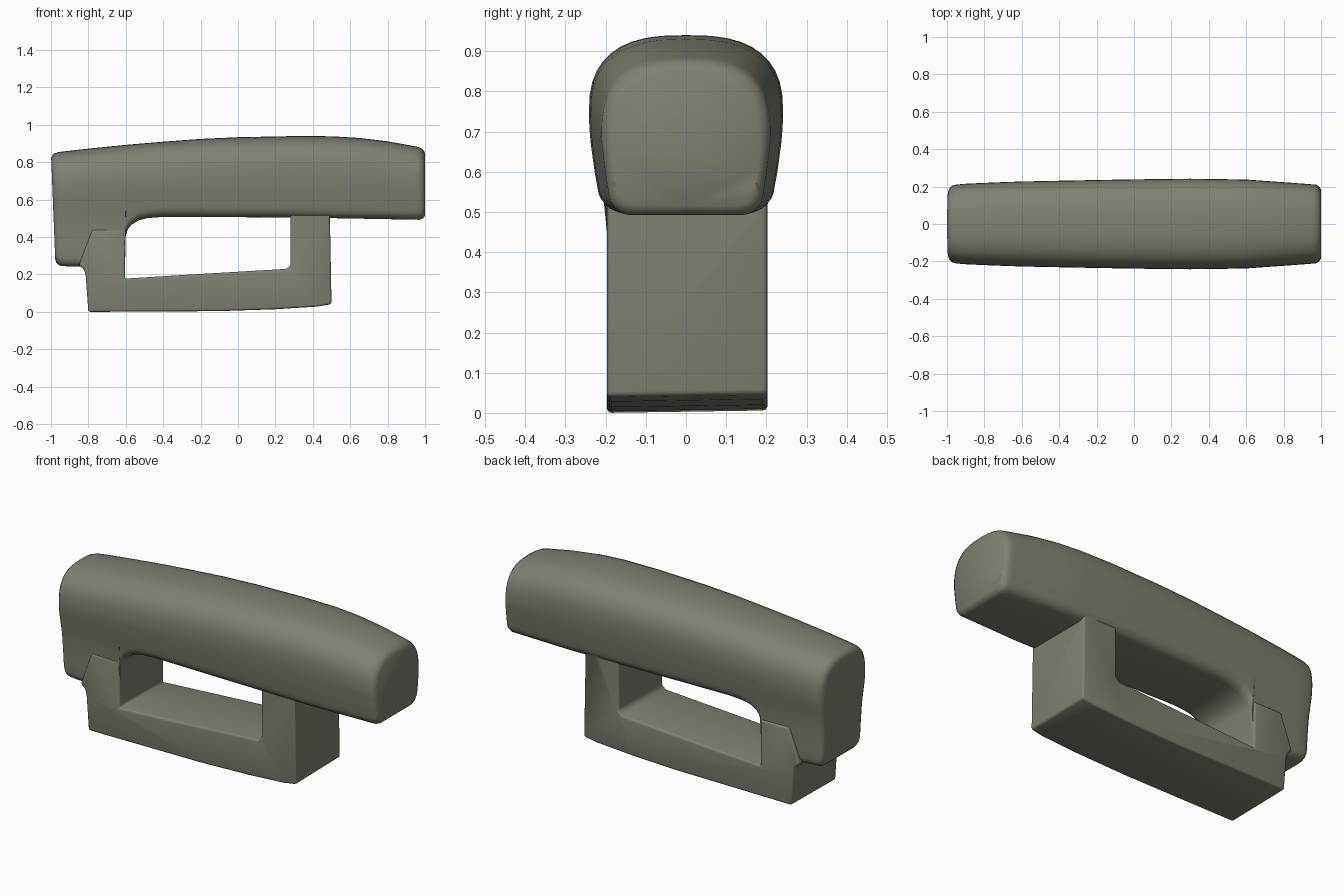
import bpy, bmesh, math

if "Cube" in bpy.data.objects:
    bpy.data.objects.remove(bpy.data.objects["Cube"])

mat = bpy.data.materials.new("olive grey")
mat.diffuse_color = (0.216, 0.216, 0.171, 1)
mat.use_nodes = True
mat.node_tree.nodes["Principled BSDF"].inputs["Base Color"].default_value = mat.diffuse_color


def lerp(table, x):
    """Piecewise linear lookup in a list of (x, value)."""
    if x <= table[0][0]:
        return table[0][1]
    for (a, u), (b, v) in zip(table, table[1:]):
        if x <= b:
            return u + (v - u) * (x - a) / (b - a)
    return table[-1][1]


def make_object(name, bm):
    bmesh.ops.recalc_face_normals(bm, faces=bm.faces)
    me = bpy.data.meshes.new(name)
    bm.to_mesh(me)
    bm.free()
    me.materials.append(mat)
    ob = bpy.data.objects.new(name, me)
    bpy.context.collection.objects.link(ob)
    return ob


# Grip: side silhouette and width, all looked up along x
TOP = [(-1, .85), (-.8, .873), (-.6, .893), (-.4, .91), (-.2, .925), (0, .934),
       (.3, .94), (.5, .939), (.65, .93), (.8, .912), (.95, .885), (1, .872)]
BOTTOM = [(-1, .25), (-.97, .245), (-.62, .235), (-.602, .3), (-.6, .41), (-.59, .44),
          (-.57, .465), (-.53, .49), (-.48, .502), (-.4, .508), (.3, .505), (1, .492)]
WIDTH = [(-1, .214), (-.9, .221), (-.6, .23), (0, .239), (.3, .242), (.6, .238), (1, .212)]
TAPER = [(.24, .82), (.4, .84), (.5, .865), (.6, .94), (.68, .985), (.74, 1)]
SHRINK = [(-1, .03), (-.994, .015), (-.98, .004), (-.96, 0), (.97, 0), (.988, .006), (1, .022)]


def section(x):
    s = lerp(SHRINK, x)
    top, low, w = lerp(TOP, x) - s, lerp(BOTTOM, x) + s, lerp(WIDTH, x) - s
    mid, r = top - .2, .045
    half = [(0, low)]
    for i in range(6):                                   # rounded lower corner
        a = math.pi / 2 * i / 5
        z = low + r * (1 - math.cos(a))
        half.append((w * lerp(TAPER, z) - r * (1 - math.sin(a)), z))
    for i in range(1, 8):                                # tapered side
        z = low + r + (mid - low - r) * i / 8
        half.append((w * lerp(TAPER, z), z))
    for i in range(11):                                  # rounded top
        a = math.pi / 2 * i / 10
        y = math.cos(a) ** (2 / 2.7) if i < 10 else 0
        f = lerp(TAPER, mid) + (1 - lerp(TAPER, mid)) * i / 10
        half.append((w * f * y, mid + .2 * math.sin(a) ** (2 / 2.7)))
    ring = half + [(-y, z) for y, z in half[-2:0:-1]]
    lean = .04 * max(0, min(1, (-.8 - x) / .2))          # rear end leans
    return [(x + lean * (.85 - z), y, z) for y, z in ring]


stations = {x for t in (TOP, BOTTOM, SHRINK, WIDTH) for x, _ in t} | {-.7, .1, .2, .4, .72, .88}
bm = bmesh.new()
rings = [[bm.verts.new(p) for p in section(x)] for x in sorted(stations)]
n = len(rings[0])
for a, b in zip(rings, rings[1:]):
    for i in range(n):
        bm.faces.new((a[i], a[(i + 1) % n], b[(i + 1) % n], b[i]))
bm.faces.new(rings[0])
bm.faces.new(rings[-1])
grip = make_object("grip", bm)

# Lower frame: U-shaped side profile pulled across y
PROFILE = [(-.8, .004), (-.1, .008), (.2, .018), (.42, .032), (.5, .045), (.49, .58),
           (.282, .58), (.282, .25), (.26, .23), (-.25, .2), (-.605, .178), (-.605, .44),
           (-.78, .44), (-.85, .25), (-.822, .225), (-.814, .19)]
bm = bmesh.new()
face = bm.faces.new([bm.verts.new((x, -.197, z)) for x, z in PROFILE])
ext = bmesh.ops.extrude_face_region(bm, geom=[face])
for v in ext["geom"]:
    if isinstance(v, bmesh.types.BMVert):
        v.co.y = .203
        if v.co.z < .1:
            v.co.z += .006
for v in bm.verts:
    if v.co.z < .1:
        v.co.z -= .004
frame = make_object("lower_frame", bm)
bevel = frame.modifiers.new("soft edges", "BEVEL")
bevel.width, bevel.segments = .012, 3
bevel.limit_method, bevel.angle_limit = "ANGLE", math.radians(35)
bpy.context.view_layer.objects.active = frame
bpy.ops.object.modifier_apply(modifier=bevel.name)

# Join both into one solid handle
union = grip.modifiers.new("union", "BOOLEAN")
union.operation, union.solver, union.object = "UNION", "EXACT", frame
bpy.context.view_layer.objects.active = grip
bpy.ops.object.modifier_apply(modifier=union.name)
bpy.data.objects.remove(frame)
grip.name = "handle"
bpy.ops.object.select_all(action="DESELECT")
grip.select_set(True)
bpy.ops.object.shade_smooth_by_angle(angle=math.radians(38))
